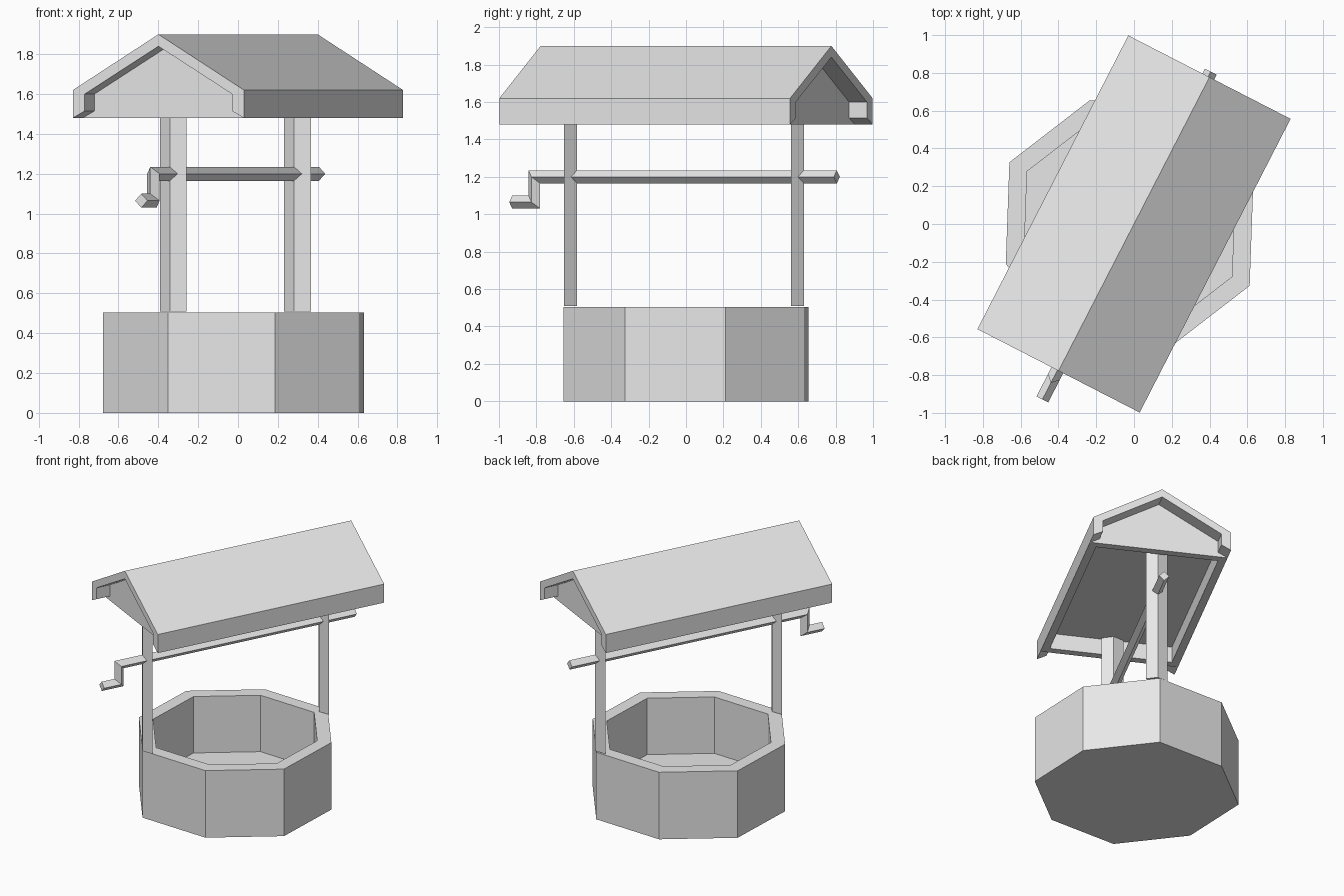
import bpy, bmesh, math

cube = bpy.data.objects.get("Cube")
if cube:
    bpy.data.objects.remove(cube, do_unlink=True)

grey = bpy.data.materials.new("plain grey")
grey.use_nodes = True
grey.diffuse_color = (0.8, 0.8, 0.8, 1)
grey.node_tree.nodes["Principled BSDF"].inputs["Base Color"].default_value = (0.8, 0.8, 0.8, 1)

TURN = math.radians(-27.2)  # whole model is turned about the vertical


def finish(name, bm):
    """Weld, orient and place a part. Local x runs across the roof, local y along the ridge."""
    bmesh.ops.remove_doubles(bm, verts=bm.verts, dist=0.0005)
    bmesh.ops.recalc_face_normals(bm, faces=bm.faces)
    mesh = bpy.data.meshes.new(name)
    bm.to_mesh(mesh)
    bm.free()
    mesh.materials.append(grey)
    obj = bpy.data.objects.new(name, mesh)
    obj.rotation_euler.z = TURN
    bpy.context.collection.objects.link(obj)
    return obj


def face(bm, points):
    bm.faces.new([bm.verts.new(p) for p in points])


def bridge(bm, a, b, closed=True):
    """Quads between two matching rows of points."""
    n = len(a)
    for i in range(n if closed else n - 1):
        j = (i + 1) % n
        face(bm, [a[i], a[j], b[j], b[i]])


def loft(name, rings):
    """Closed solid through a list of rings."""
    bm = bmesh.new()
    for a, b in zip(rings, rings[1:]):
        bridge(bm, a, b)
    face(bm, rings[0])
    face(bm, rings[-1])
    return finish(name, bm)


# Well basin: eight-sided tub with a thick wall
def octagon(scale, z):
    ring = []
    for k in range(8):
        r = scale * (0.688 if k % 2 else 0.715)
        t = k * math.pi / 4
        ring.append((r * math.cos(t) - 0.021, r * math.sin(t) - 0.011, z))
    return ring


loft("well_basin", [octagon(1, 0), octagon(1, 0.505),
                    octagon(0.853, 0.505), octagon(0.853, 0.08)])

# Posts: flattened diamond section
AXIS = -0.007
CEILING = 1.6


def diamond(y, z):
    return [(AXIS - 0.076, y, z), (AXIS, y - 0.038, z),
            (AXIS + 0.076, y, z), (AXIS, y + 0.038, z)]


for name, y in (("front_post", -0.697), ("back_post", 0.667)):
    loft(name, [diamond(y, 0.51), diamond(y, CEILING)])

# Axle and crank: diamond bar with two mitred bends
R = 0.035


def bar_ring(y, z, dy):
    return [(AXIS + R, y, z), (AXIS, y + dy, z + R),
            (AXIS - R, y, z), (AXIS, y - dy, z - R)]


loft("axle_and_crank", [bar_ring(0.903, 1.2, 0), bar_ring(-0.915, 1.2, -R),
                        bar_ring(-0.915, 1.065, -R), bar_ring(-1.048, 1.065, 0)])

# Roof: gabled block with recessed gable panels and a hollow underside
HALF_W, HALF_L, PANEL, EAVE = 0.483, 0.874, 0.767, 1.48
outer = [(-HALF_W, EAVE), (-HALF_W, 1.62), (0, 1.9), (HALF_W, 1.62), (HALF_W, EAVE)]
inner = [(-HALF_W, EAVE), (-0.416, 1.515), (-0.416, 1.6), (0, 1.84),
         (0.416, 1.6), (0.416, 1.515), (HALF_W, EAVE)]


def at(profile, y):
    return [(x, y, z) for x, z in profile]


def rectangle(inset, z):
    w, l = HALF_W - inset, PANEL - inset
    return [(-w, -l, z), (w, -l, z), (w, l, z), (-w, l, z)]


bm = bmesh.new()
bridge(bm, at(outer, -HALF_L), at(outer, HALF_L), closed=False)
for side in (-1, 1):
    face(bm, at(outer + inner[-2:0:-1], side * HALF_L))
    bridge(bm, at(inner, side * HALF_L), at(inner, side * PANEL), closed=False)
    face(bm, at(inner, side * PANEL))
bridge(bm, rectangle(0, EAVE), rectangle(0.055, EAVE))
bridge(bm, rectangle(0.055, EAVE), rectangle(0.055, CEILING))
face(bm, rectangle(0.055, CEILING))
finish("roof", bm)
